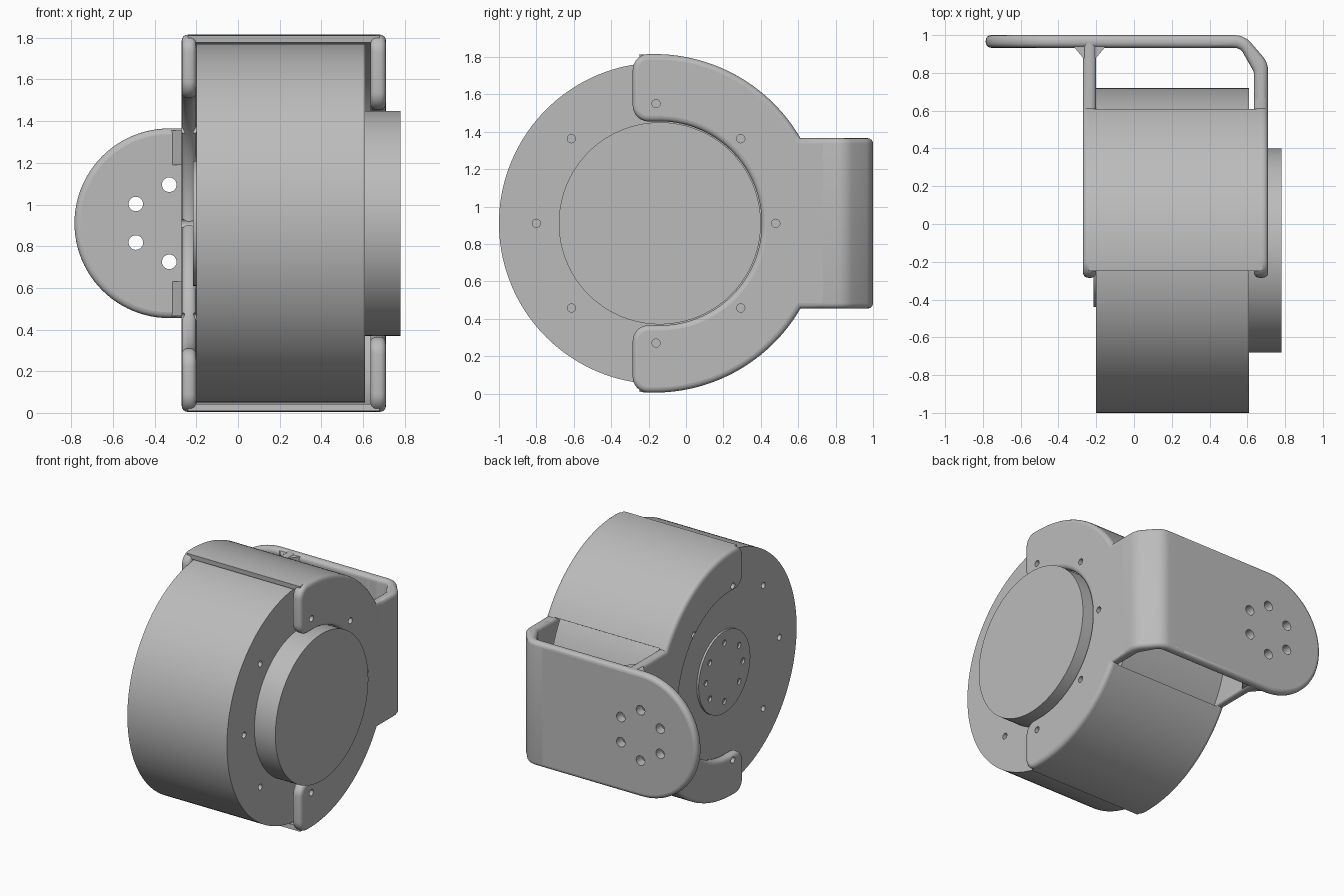
import bpy, bmesh
from math import cos, sin, pi, radians, asin, acos, degrees
from mathutils import Vector

if "Cube" in bpy.data.objects:
    bpy.data.objects.remove(bpy.data.objects["Cube"])

grey = bpy.data.materials.new("grey metal")
grey.use_nodes = True
colour = (0.5, 0.5, 0.5, 1)
grey.diffuse_color = colour
grey.node_tree.nodes["Principled BSDF"].inputs["Base Color"].default_value = colour

MID = 0.91            # height of the motor axis
HUB = -0.17           # y of the bracket centre
MOTOR = -0.14         # y of the motor axis
OUTER = 0.905         # bracket outer radius
HALF = 0.455          # half height of the arm
PLACE = {"x": lambda u, v, w: (w, u, v),
         "y": lambda u, v, w: (u, w, v),
         "z": lambda u, v, w: (u, v, w)}


def arc(cu, cv, r, a0, a1, n=24):
    angles = [radians(a0 + (a1 - a0) * i / n) for i in range(n + 1)]
    return [(cu + r * cos(a), cv + r * sin(a)) for a in angles]


def slab(name, outline, axis, lo, hi, bevel=0.0):
    """Extrude a flat outline along an axis and round its rims."""
    bm = bmesh.new()
    put = PLACE[axis]
    face = bm.faces.new([bm.verts.new(put(u, v, lo)) for u, v in outline])
    out = bmesh.ops.extrude_face_region(bm, geom=[face])
    shift = Vector(put(0, 0, hi - lo))
    bmesh.ops.translate(bm, vec=shift, verts=[g for g in out["geom"] if isinstance(g, bmesh.types.BMVert)])
    bmesh.ops.recalc_face_normals(bm, faces=bm.faces)
    way = shift.normalized()
    if bevel:
        caps = [f for f in bm.faces if abs(f.normal.dot(way)) > 0.99]
        rims = list({e for f in caps for e in f.edges})
        bmesh.ops.bevel(bm, geom=rims, offset=bevel, segments=4, profile=0.5,
                        affect="EDGES", clamp_overlap=False)
    mesh = bpy.data.meshes.new(name)
    bm.to_mesh(mesh)
    bm.free()
    mesh.materials.append(grey)
    obj = bpy.data.objects.new(name, mesh)
    bpy.context.collection.objects.link(obj)
    bpy.ops.object.select_all(action="DESELECT")
    obj.select_set(True)
    bpy.context.view_layer.objects.active = obj
    bpy.ops.object.shade_smooth_by_angle(angle=radians(35))
    for p in mesh.polygons:
        if abs(p.normal.dot(way)) > 0.999:
            p.use_smooth = False
    return obj


def disc(name, r, lo, hi):
    return slab(name, arc(MOTOR, MID, r, 0, 357.5, 143), "x", lo, hi)


def drill(obj, centres, r, axis, lo, hi):
    """Cut round holes through or into a part."""
    bm = bmesh.new()
    for u, v in centres:
        ring = arc(u, v, r, 0, 345, 23)
        a, b = [[bm.verts.new(PLACE[axis](p, q, w)) for p, q in ring] for w in (lo, hi)]
        bm.faces.new(a)
        bm.faces.new(b)
        for i in range(len(ring)):
            bm.faces.new((a[i - 1], a[i], b[i], b[i - 1]))
    bmesh.ops.recalc_face_normals(bm, faces=bm.faces)
    mesh = bpy.data.meshes.new("hole_cutter")
    bm.to_mesh(mesh)
    bm.free()
    mesh.materials.append(grey)
    cutter = bpy.data.objects.new("hole_cutter", mesh)
    cutter.hide_render = True
    bpy.context.collection.objects.link(cutter)
    mod = obj.modifiers.new("holes", "BOOLEAN")
    mod.operation, mod.solver, mod.object = "DIFFERENCE", "EXACT", cutter
    bpy.context.view_layer.objects.active = obj
    bpy.ops.object.modifier_apply(modifier=mod.name)
    bpy.data.objects.remove(cutter)


# Motor body, raised cap and output disc
body = disc("motor_body", 0.86, -0.2, 0.61)
disc("motor_cap", 0.54, 0.6, 0.78)
output = disc("output_disc", 0.3, -0.215, -0.19)

screws = arc(-0.16, MID, 0.64, 0, 315, 7)
drill(body, screws, 0.022, "x", 0.52, 0.7)
drill(body, screws, 0.022, "x", -0.3, -0.12)
angles = (0, 38, 90, 142, 180, 218, 270, 322)
drill(output, [arc(MOTOR, MID, 0.215, a, a, 1)[0] for a in angles], 0.021, "x", -0.3, -0.2)


# C-shaped side plates with an arm reaching the back
def side_plate(name, inner, reach, lo, hi):
    start = degrees(asin(HALF / OUTER))
    r = 0.085
    upper = [(reach, MID + HALF)]
    upper += arc(HUB, MID, OUTER, start, 91, 40)
    upper += arc(-0.2, MID + OUTER - r, r, 95, 180, 8)
    upper += arc(-0.2, MID + inner + r, r, 180, 265, 8)
    upper += arc(MOTOR, MID, inner, 92, 1, 40)
    lower = [(u, 2 * MID - v) for u, v in reversed(upper)]
    plate = slab(name, upper + lower, "x", lo, hi, 0.028)
    drill(plate, [s for s in screws if s[0] > -0.3], 0.022, "x", lo - 0.1, hi + 0.1)
    return plate


side_plate("right_hand_plate", 0.6, 0.96, -0.27, -0.2)
side_plate("left_hand_plate", 0.545, 0.76, 0.635, 0.71)

# Curved bridges joining the plates above and below
end = degrees(acos(-0.08 / OUTER))
for name, s in (("top_bridge", 1), ("bottom_bridge", -1)):
    sector = arc(HUB, MID, OUTER, 30.5 * s, end * s, 40) + arc(HUB, MID, 0.87, end * s, 30.5 * s, 40)
    slab(name, sector, "x", -0.24, 0.68)

# Back mounting plate with a round end and six holes
back = slab("back_plate", arc(-0.33, MID, HALF, 90, 270, 48) + [(0.5, MID - HALF), (0.5, MID + HALF)],
            "y", 0.933, 1.0, 0.028)
drill(back, arc(-0.33, MID, 0.185, 30, 330, 5), 0.035, "y", 0.8, 1.1)

# Angled corner strap joining the left plate to the back plate
strap = [(0.71, 0.65)] + arc(0.59, 0.81, 0.12, 0, 40, 6) + arc(0.53, 0.88, 0.12, 45, 90, 6)
strap += [(0.4, 1.0), (0.4, 0.933)] + arc(0.53, 0.873, 0.06, 90, 45, 4)
strap += arc(0.575, 0.79, 0.06, 40, 0, 4) + [(0.635, 0.65)]
slab("corner_strap", strap, "z", MID - HALF, MID + HALF, 0.028)

# Small gussets between the right plate and the back plate
gusset = [(-0.27, 0.88), (-0.2, 0.88), (-0.15, 0.94), (-0.32, 0.94)]
for name, lo in (("upper_gusset", 1.19), ("lower_gusset", 0.465)):
    slab(name, gusset, "z", lo, lo + 0.165)
